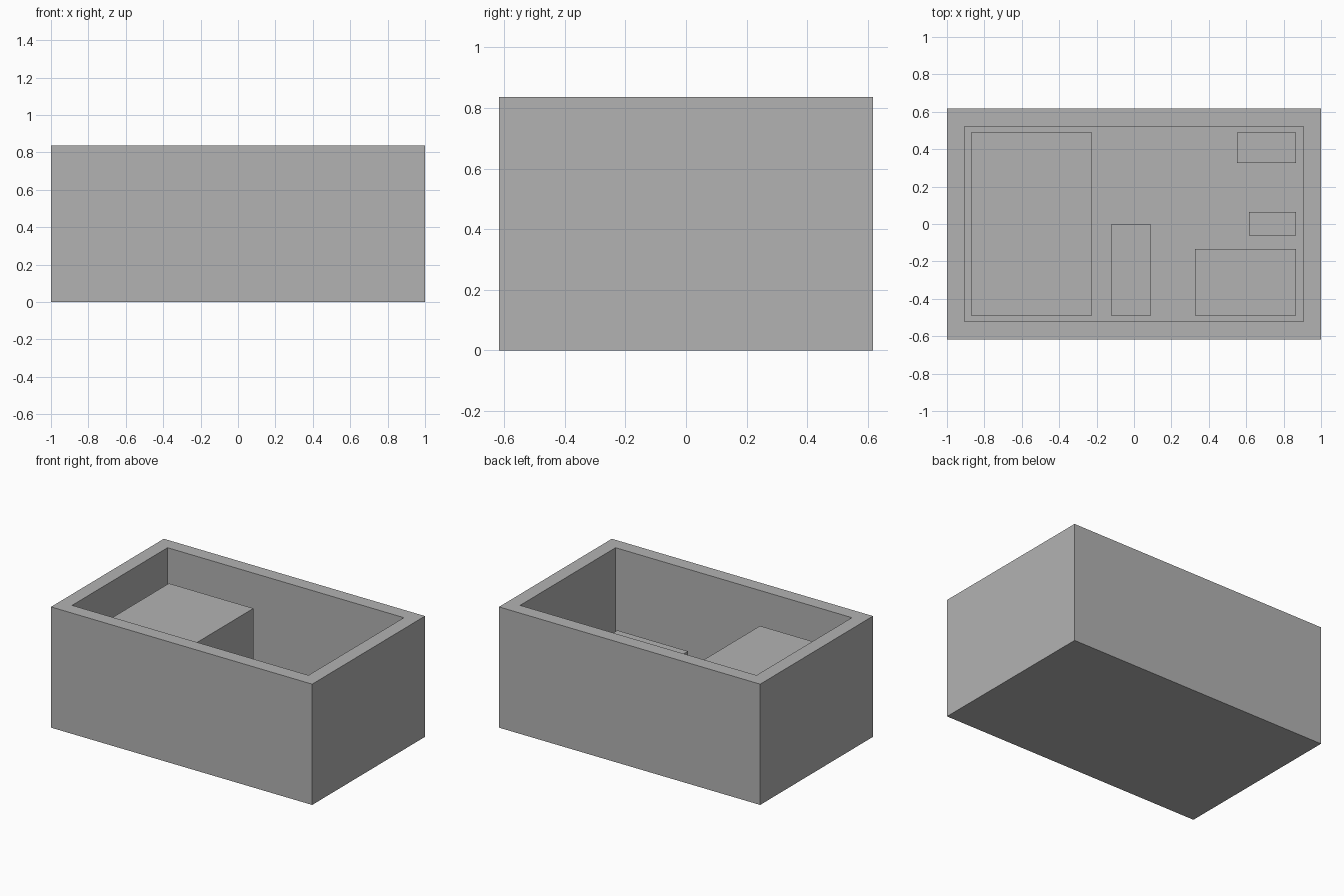
import bpy
import bmesh
from mathutils import Vector

cube = bpy.data.objects.get("Cube")
if cube:
    bpy.data.objects.remove(cube, do_unlink=True)

# Single plain grey for everything
grey = bpy.data.materials.new("plain_grey")
grey.use_nodes = True
colour = (0.45, 0.45, 0.45, 1.0)
grey.diffuse_color = colour
grey.node_tree.nodes["Principled BSDF"].inputs["Base Color"].default_value = colour

HALF_X, HALF_Y, HEIGHT = 1.0, 0.617, 0.836
WALL = 0.095
FLOOR = WALL


def block_mesh(x0, x1, y0, y1, z0, z1):
    """Axis-aligned block as a bmesh."""
    bm = bmesh.new()
    bmesh.ops.create_cube(bm, size=1.0)
    bmesh.ops.scale(bm, vec=(x1 - x0, y1 - y0, z1 - z0), verts=bm.verts)
    centre = Vector((x0 + x1, y0 + y1, z0 + z1)) / 2
    bmesh.ops.translate(bm, vec=centre, verts=bm.verts)
    return bm


def add_object(name, bm):
    mesh = bpy.data.meshes.new(name)
    bm.to_mesh(mesh)
    bm.free()
    mesh.materials.append(grey)
    obj = bpy.data.objects.new(name, mesh)
    bpy.context.collection.objects.link(obj)
    return obj


# Outer box: inset the top face for the rim, then sink it to the floor
bm = block_mesh(-HALF_X, HALF_X, -HALF_Y, HALF_Y, 0, HEIGHT)
bm.normal_update()
top = max(bm.faces, key=lambda f: f.calc_center_median().z)
bmesh.ops.inset_region(bm, faces=[top], thickness=WALL, use_even_offset=True)
well = bmesh.ops.extrude_discrete_faces(bm, faces=[top])["faces"][0]
bmesh.ops.translate(bm, vec=(0, 0, FLOOR - HEIGHT), verts=well.verts)
bmesh.ops.recalc_face_normals(bm, faces=bm.faces)
add_object("open_box", bm)

# Blocks standing on the floor: x range, y range, top height
FRONT, BACK, SIDE = -0.488, 0.49, 0.867
blocks = {
    "large_block": (-0.872, -0.225, FRONT, BACK, 0.61),
    "narrow_block": (-0.123, 0.091, FRONT, -0.004, 0.2),
    "wide_low_block": (0.326, SIDE, FRONT, -0.135, 0.287),
    "small_side_block": (0.615, SIDE, -0.062, 0.063, 0.2),
    "back_corner_block": (0.551, SIDE, 0.325, BACK, 0.22),
}
for name, (x0, x1, y0, y1, height) in blocks.items():
    add_object(name, block_mesh(x0, x1, y0, y1, FLOOR, height))
